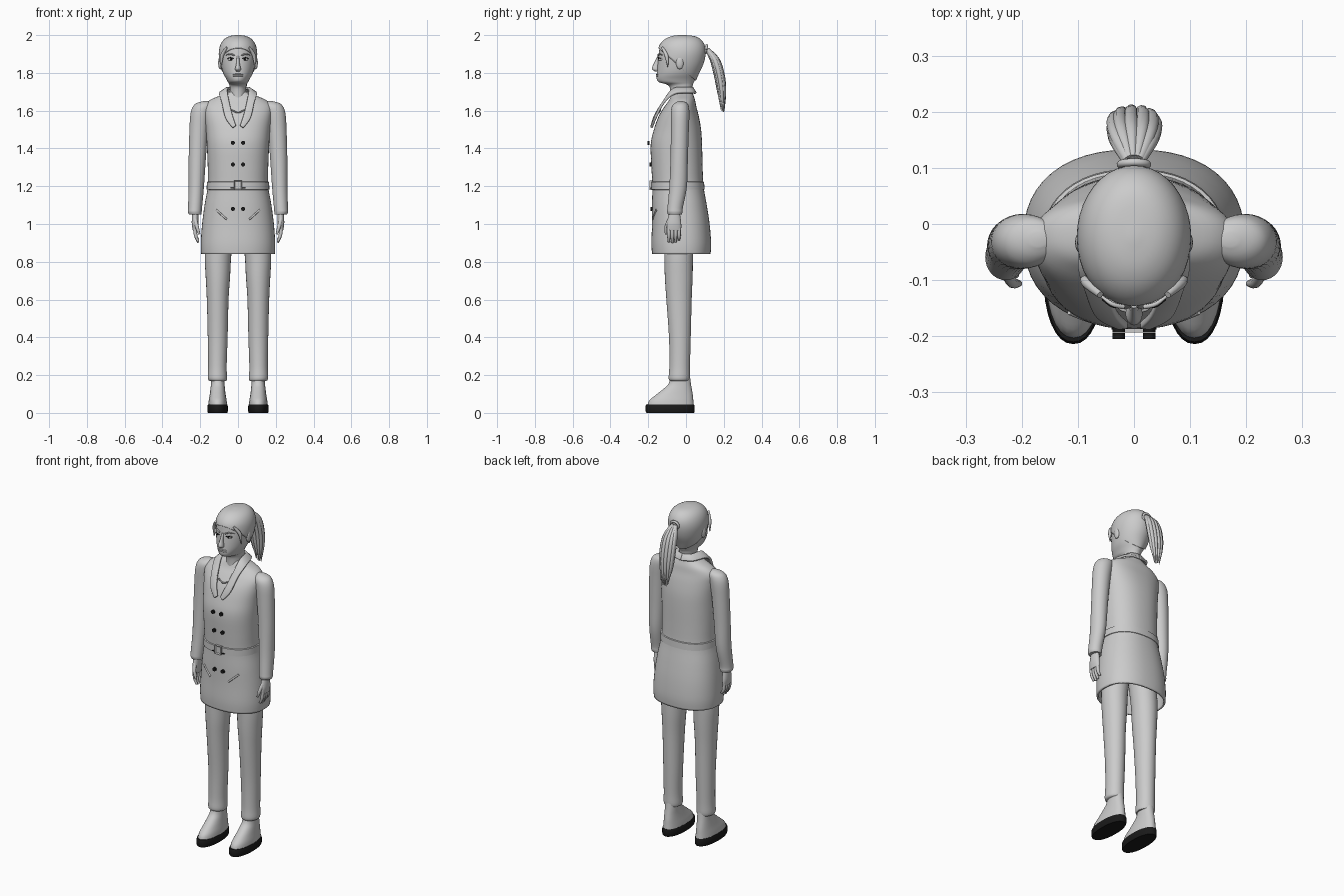
import bpy, bmesh, math, random
from mathutils import Vector

random.seed(4)
default_cube = bpy.data.objects.get("Cube")
if default_cube:
    bpy.data.objects.remove(default_cube, do_unlink=True)


def material(name, value):
    mat = bpy.data.materials.new(name)
    mat.use_nodes = True
    colour = (value, value, value, 1)
    mat.diffuse_color = colour
    mat.node_tree.nodes["Principled BSDF"].inputs["Base Color"].default_value = colour
    return mat


GREY = material("light grey", .6)
BLACK = material("black", .01)
WHITE = material("eye white", .8)


def add_object(name, mesh, mat, mirror=False, angle=50):
    mesh.materials.clear()
    mesh.materials.append(mat)
    mesh.shade_smooth()
    mesh.set_sharp_from_angle(angle=math.radians(angle))
    obj = bpy.data.objects.new(name, mesh)
    bpy.context.collection.objects.link(obj)
    if mirror:
        obj.modifiers.new("Mirror", 'MIRROR').use_mirror_merge = False
    return obj


def finish(name, bm, mat, mirror=False, angle=50):
    mesh = bpy.data.meshes.new(name)
    bm.to_mesh(mesh)
    bm.free()
    return add_object(name, mesh, mat, mirror, angle)


def smooth_rows(rows, steps):
    """Catmull-Rom interpolation through rows of numbers."""
    result = []
    for i in range(len(rows) - 1):
        a, b, c, d = rows[max(i - 1, 0)], rows[i], rows[i + 1], rows[min(i + 2, len(rows) - 1)]
        for s in range(steps):
            t = s / steps
            result.append([q + t / 2 * (r - p + t * (2 * p - 5 * q + 4 * r - u + t * (3 * (q - r) + u - p)))
                           for p, q, r, u in zip(a, b, c, d)])
    return result + [list(rows[-1])]


def loft_mesh(rows, sides=32, power=2.0, steps=4, cap_bottom=True):
    """Skin rounded cross-sections, each given as z, x min, x max, y min, y max."""
    bm = bmesh.new()
    rings = []
    for z, x0, x1, y0, y1 in smooth_rows(rows, steps):
        ring = []
        for k in range(sides):
            angle = math.tau * k / sides
            c, s = math.cos(angle), math.sin(angle)
            x = math.copysign(abs(c) ** (2 / power), c)
            y = math.copysign(abs(s) ** (2 / power), s)
            ring.append(bm.verts.new(((x0 + x1 + (x1 - x0) * x) / 2, (y0 + y1 + (y1 - y0) * y) / 2, z)))
        rings.append(ring)
    for low, high in zip(rings, rings[1:]):
        for k in range(sides):
            n = (k + 1) % sides
            bm.faces.new((low[k], low[n], high[n], high[k]))
    bm.faces.new(rings[-1])
    if cap_bottom:
        bm.faces.new(rings[0][::-1])
    return bm


def centred(rows):
    return [(z, -half, half, y0, y1) for z, half, y0, y1 in rows]


def tube(name, points, radius, mat=GREY, mirror=False, radii=None):
    """Round tube along a smooth path, with optional taper."""
    curve = bpy.data.curves.new(name, 'CURVE')
    curve.dimensions = '3D'
    curve.bevel_depth = radius
    curve.bevel_resolution = 3
    curve.use_fill_caps = True
    taper = radii or [1] * len(points)
    path = smooth_rows([(*p, r) for p, r in zip(points, taper)], 5)
    spline = curve.splines.new('POLY')
    spline.points.add(len(path) - 1)
    for point, (x, y, z, r) in zip(spline.points, path):
        point.co = (x, y, z, 1)
        point.radius = r
    helper = bpy.data.objects.new(name + "_path", curve)
    mesh = bpy.data.meshes.new_from_object(helper)
    bpy.data.objects.remove(helper)
    return add_object(name, mesh, mat, mirror)


def ball(name, centre, size, mat=GREY, mirror=False):
    bm = bmesh.new()
    bmesh.ops.create_uvsphere(bm, u_segments=20, v_segments=12, radius=1)
    bmesh.ops.scale(bm, vec=size, verts=bm.verts)
    bmesh.ops.translate(bm, vec=centre, verts=bm.verts)
    return finish(name, bm, mat, mirror)


# Coat, open at the hem
COAT = centred([(.84, .195, -.18, .13), (.9, .197, -.183, .133), (1, .19, -.18, .125), (1.1, .177, -.18, .11),
                (1.2, .16, -.178, .093), (1.3, .16, -.183, .088), (1.42, .165, -.187, .085), (1.5, .17, -.17, .08),
                (1.57, .178, -.145, .068), (1.62, .18, -.115, .055), (1.655, .15, -.09, .048),
                (1.68, .095, -.078, .04), (1.7, .05, -.07, .033)])
coat = finish("coat", loft_mesh(COAT, 48, 2.3, cap_bottom=False), GREY)
coat.modifiers.new("Cloth", 'SOLIDIFY').thickness = .01

# Sleeves, hands and fingers
finish("sleeves", loft_mesh([
    (1.05, .193, .26, -.095, -.022), (1.065, .192, .265, -.1, -.018), (1.09, .19, .264, -.098, -.016),
    (1.2, .18, .262, -.088, .005), (1.35, .17, .261, -.082, .01), (1.5, .158, .257, -.08, .015),
    (1.58, .145, .252, -.08, .018), (1.62, .135, .24, -.075, .015), (1.64, .135, .22, -.06, .005),
    (1.65, .155, .185, -.04, -.015)]), GREY, True)
finish("palms", loft_mesh([(.965, .215, .239, -.098, -.028), (.98, .212, .242, -.102, -.025),
                           (1.01, .21, .245, -.1, -.026), (1.08, .208, .242, -.085, -.035)], 20), GREY, True)
for i, name in enumerate(("index", "middle", "ring", "little")):
    y = -.091 + .018 * i
    drop = (.005, 0, .004, .016)[i]
    tube(name + "_fingers", [(.228, y, .985), (.224, y, .94), (.21, y, .9 + drop)], .0095, mirror=True,
         radii=[1, 1, .6])
tube("thumbs", [(.228, -.085, 1.03), (.217, -.104, .985), (.205, -.106, .945)], .01, mirror=True, radii=[1, 1, .6])

# Trousers and shoes
finish("trouser_legs", loft_mesh([
    (.17, .062, .152, -.085, .015), (.185, .058, .16, -.092, .021), (.25, .06, .158, -.088, .021),
    (.4, .055, .16, -.09, .025), (.6, .05, .165, -.104, .03), (.72, .042, .171, -.112, .035),
    (.84, .035, .176, -.115, .037), (1, .015, .165, -.12, .04)], 28), GREY, True)
finish("shoes", loft_mesh([
    (.035, .057, .158, -.205, .042), (.065, .06, .155, -.195, .039), (.095, .065, .15, -.16, .036),
    (.125, .069, .146, -.122, .031), (.155, .071, .143, -.092, .026), (.2, .072, .142, -.08, .02)],
    28, 2.2), GREY, True)
finish("shoe_soles", loft_mesh([
    (0, .057, .159, -.21, .042), (.008, .054, .162, -.214, .046), (.036, .054, .162, -.214, .046),
    (.044, .057, .159, -.21, .042)], 32, 2.2, steps=1), BLACK, True, 30)

# Lapels joined to the collar, as a thick strip between two edges
inner = [(.01, -.181, 1.52), (.03, -.16, 1.58), (.047, -.115, 1.65), (.056, -.066, 1.715), (.04, .012, 1.722),
         (0, .032, 1.724)]
outer = [(.028, -.183, 1.508), (.066, -.163, 1.56), (.086, -.122, 1.64), (.098, -.06, 1.69), (.068, .03, 1.695),
         (0, .052, 1.69)]
bm = bmesh.new()
strip = [(bm.verts.new(a), bm.verts.new(b)) for a, b in zip(smooth_rows(inner, 5), smooth_rows(outer, 5))]
for (a, b), (c, d) in zip(strip, strip[1:]):
    bm.faces.new((a, b, d, c))
collar = finish("collar", bm, GREY, True)
cloth = collar.modifiers.new("Cloth", 'SOLIDIFY')
cloth.thickness = .014
cloth.offset = 0
bevel = collar.modifiers.new("Round", 'BEVEL')
bevel.width = .004
bevel.segments = 2
tube("shirt_neckline", [(-.035, -.135, 1.605), (0, -.143, 1.59), (.035, -.135, 1.605)], .004)

# Belt and buckle
finish("belt", loft_mesh(centred([(1.18, .158, -.178, .091), (1.183, .166, -.184, .098),
                                  (1.222, .165, -.184, .096), (1.225, .157, -.178, .09)]), 48, 2.3, 1), GREY, angle=30)
bm = bmesh.new()
bmesh.ops.create_cube(bm, size=1)
bmesh.ops.scale(bm, vec=(.042, .014, .05), verts=bm.verts)
bmesh.ops.translate(bm, vec=(0, -.186, 1.205), verts=bm.verts)
front = [f for f in bm.faces if f.normal.y < -.9]
bmesh.ops.inset_region(bm, faces=front, thickness=.008, depth=-.005)
finish("belt_buckle", bm, GREY, angle=30)
tube("belt_slot", [(.022, -.187, 1.19), (.04, -.185, 1.19)], .003, BLACK, True)

# Buttons and slanted pockets
for label, z, y in (("upper", 1.43, -.2), ("middle", 1.315, -.188), ("lower", 1.08, -.184)):
    tube(label + "_buttons", [(.027, y + .006, z), (.027, y - .005, z)], .011, BLACK, True)
tube("pockets", [(.115, -.157, 1.075), (.088, -.168, 1.05), (.06, -.176, 1.025)], .005, mirror=True)

# Head with neck
HEAD = centred([(1.6, .05, -.085, .03), (1.7, .044, -.083, .032), (1.735, .045, -.095, .036),
                (1.75, .053, -.142, .042), (1.768, .062, -.155, .05), (1.8, .079, -.154, .064),
                (1.85, .091, -.15, .087), (1.9, .096, -.144, .098), (1.94, .09, -.137, .095),
                (1.97, .073, -.113, .077), (1.988, .045, -.077, .046), (1.995, .006, -.03, -.015)])
finish("head", loft_mesh(HEAD, 40), GREY, angle=70)

# Hair cap: the skull cut along a slanted hairline
bm = loft_mesh(HEAD, 40)
bmesh.ops.bisect_plane(bm, geom=bm.verts[:] + bm.edges[:] + bm.faces[:], plane_co=(0, -.14, 1.93),
                       plane_no=(0, .9, 1), clear_inner=True)
hair = finish("hair_cap", bm, GREY, angle=70)
shell = hair.modifiers.new("Thickness", 'SOLIDIFY')
shell.thickness = .006
shell.offset = 1
tube("side_locks", [(.06, -.126, 1.935), (.085, -.103, 1.89), (.09, -.097, 1.83)], .01, mirror=True,
     radii=[.6, 1, .2])

# Face
ball("ears", (.094, -.033, 1.853), (.011, .02, .034), mirror=True)
finish("nose", loft_mesh(centred([(1.808, .009, -.165, -.14), (1.817, .015, -.178, -.14), (1.828, .014, -.18, -.14),
                                  (1.85, .009, -.17, -.14), (1.89, .006, -.15, -.135)]), 16), GREY)
ball("eyeballs", (.038, -.132, 1.872), (.015, .014, .008), WHITE, True)
ball("pupils", (.038, -.143, 1.872), (.006, .004, .006), BLACK, True)
tube("upper_lashes", [(.022, -.146, 1.874), (.038, -.147, 1.881), (.056, -.134, 1.875)], .0022, BLACK, True)
tube("eyebrows", [(.018, -.148, 1.892), (.04, -.142, 1.9), (.066, -.122, 1.893)], .004, mirror=True,
     radii=[1, 1, .4])
for label, z in (("upper", 1.792), ("lower", 1.784)):
    ball(label + "_lip", (0, -.15, z), (.028, .009, .0045))

# Ponytail: a fan of tapered strands held by a tie
SPINE = [(.112, 1.925, .3), (.152, 1.87, .85), (.176, 1.79, 1), (.189, 1.7, .85), (.194, 1.6, .45)]
for k in range(15):
    angle = math.tau * k / 11
    spread = 1 if k < 11 else .4
    dx, dy = .038 * spread * math.cos(angle), .017 * spread * math.sin(angle)
    lift = random.uniform(-.01, .03)
    points = [(dx * s, y + dy * s, z + lift * (i == 4)) for i, (y, z, s) in enumerate(SPINE)]
    tube("ponytail_strand", points, .0125, radii=[.7, 1, 1, .8, .15])
ring = [(.024 * math.cos(a), .106 + .004 * math.sin(a), 1.925 + .02 * math.sin(a))
        for a in (math.tau * i / 12 for i in range(13))]
tube("hair_tie", ring, .007)
